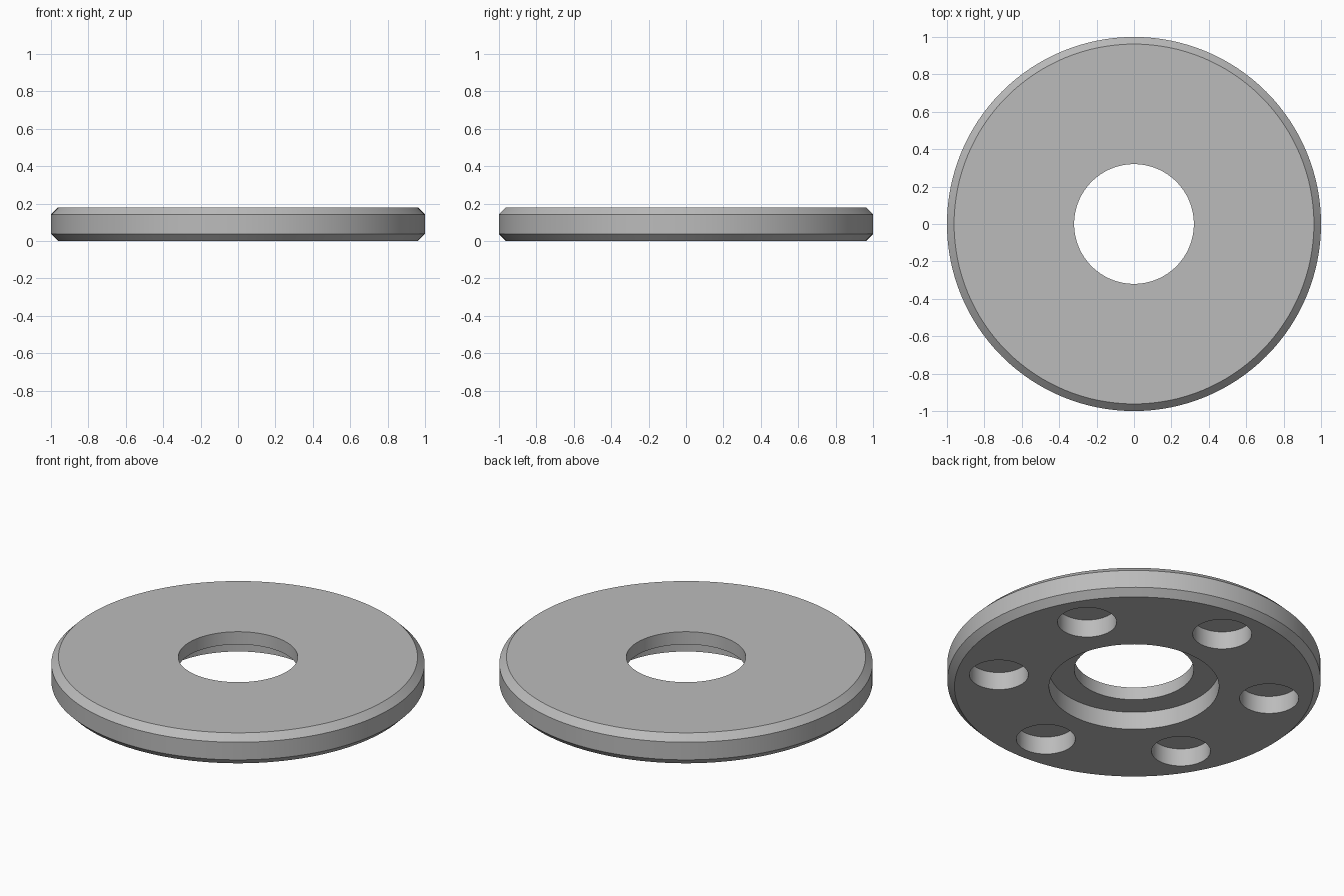
import bpy
import bmesh
from math import cos, sin, pi, radians

cube = bpy.data.objects.get("Cube")
if cube:
    bpy.data.objects.remove(cube, do_unlink=True)

HEIGHT, CHAMFER = 0.18, 0.038
BORE_R, RECESS_R, POCKET_R = 0.32, 0.455, 0.158
RECESS_DEPTH = 0.105
POCKET_RING = 0.735
SEGMENTS = 128

# Plain grey metal
grey = bpy.data.materials.new("grey metal")
colour = (0.5, 0.5, 0.5, 1)
grey.diffuse_color = colour
grey.use_nodes = True
grey.node_tree.nodes["Principled BSDF"].inputs["Base Color"].default_value = colour


def lathe(name, profile):
    """Spin a closed (radius, z) profile around the z axis."""
    bm = bmesh.new()
    rings = []
    for i in range(SEGMENTS):
        a = 2 * pi * i / SEGMENTS
        rings.append([bm.verts.new((r * cos(a), r * sin(a), z)) for r, z in profile])
    n = len(profile)
    for i, ring in enumerate(rings):
        after = rings[(i + 1) % SEGMENTS]
        for j in range(n):
            k = (j + 1) % n
            bm.faces.new((ring[j], after[j], after[k], ring[k]))
    bmesh.ops.recalc_face_normals(bm, faces=bm.faces)
    mesh = bpy.data.meshes.new(name)
    bm.to_mesh(mesh)
    bm.free()
    mesh.materials.append(grey)
    obj = bpy.data.objects.new(name, mesh)
    bpy.context.collection.objects.link(obj)
    return obj


# Chamfered disc with a through bore and a wider recess underneath
disc = lathe("flange_disc", [
    (BORE_R, HEIGHT), (1 - CHAMFER, HEIGHT), (1, HEIGHT - CHAMFER),
    (1, CHAMFER), (1 - CHAMFER, 0), (RECESS_R, 0),
    (RECESS_R, RECESS_DEPTH), (BORE_R, RECESS_DEPTH),
])

# Six blind round pockets in the underside
bm = bmesh.new()
for i in range(6):
    a = radians(30 + 60 * i)
    made = bmesh.ops.create_cone(bm, cap_ends=True, segments=64, radius1=POCKET_R,
                                 radius2=POCKET_R, depth=2 * RECESS_DEPTH)
    bmesh.ops.translate(bm, verts=made["verts"],
                        vec=(POCKET_RING * cos(a), POCKET_RING * sin(a), 0))
mesh = bpy.data.meshes.new("pocket_cutter")
bm.to_mesh(mesh)
bm.free()
mesh.materials.append(grey)
cutter = bpy.data.objects.new("pocket_cutter", mesh)
bpy.context.collection.objects.link(cutter)
cutter.hide_render = True

cut = disc.modifiers.new("pockets", 'BOOLEAN')
cut.operation = 'DIFFERENCE'
cut.solver = 'EXACT'
cut.object = cutter

# Apply the cut, drop the cutter, and smooth the round walls
for obj in bpy.context.selected_objects:
    obj.select_set(False)
disc.select_set(True)
bpy.context.view_layer.objects.active = disc
bpy.ops.object.modifier_apply(modifier=cut.name)
bpy.data.objects.remove(cutter, do_unlink=True)
bpy.ops.object.shade_smooth_by_angle(angle=radians(30))
